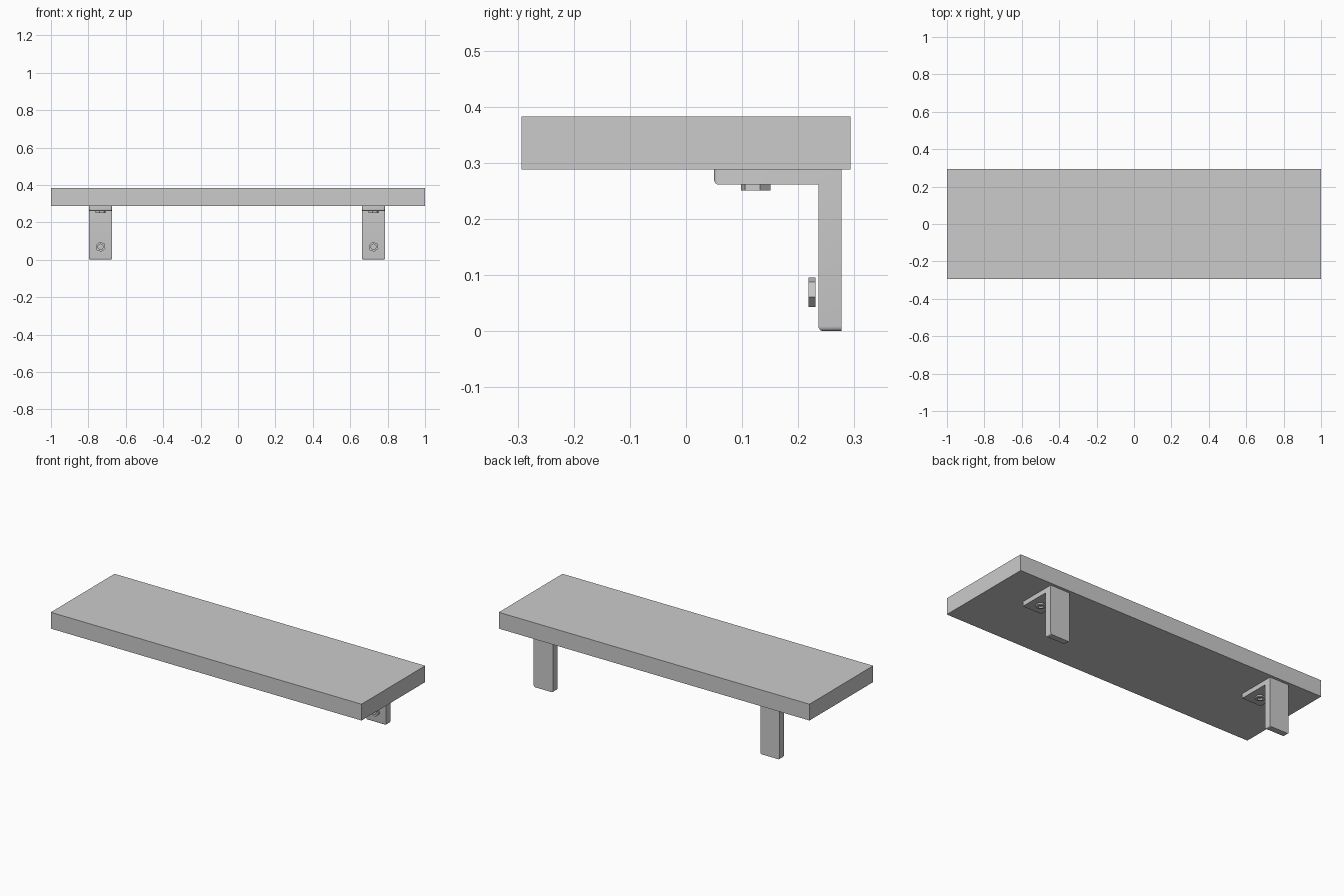
import bpy, bmesh
from math import sin, cos, pi, radians
from mathutils import Matrix

if "Cube" in bpy.data.objects:
    bpy.data.objects.remove(bpy.data.objects["Cube"])


def finish(name, bm, smooth=False):
    bmesh.ops.recalc_face_normals(bm, faces=bm.faces)
    me = bpy.data.meshes.new(name)
    bm.to_mesh(me)
    bm.free()
    ob = bpy.data.objects.new(name, me)
    bpy.context.collection.objects.link(ob)
    if smooth:
        bpy.ops.object.select_all(action='DESELECT')
        ob.select_set(True)
        bpy.context.view_layer.objects.active = ob
        bpy.ops.object.shade_smooth_by_angle(angle=radians(35))
    return ob


def board():
    bm = bmesh.new()
    bmesh.ops.create_cube(bm, size=1)
    bmesh.ops.scale(bm, vec=(2, 0.586, 0.095), verts=bm.verts)
    bmesh.ops.translate(bm, vec=(0, 0, 0.3355), verts=bm.verts)
    finish("shelf_board", bm)


def bracket(name, x, width=0.124):
    # L-shaped profile in the yz plane, extruded along x
    prof = [(0.05, 0.288), (0.05, 0.261), (0.236, 0.261),
            (0.236, 0.0), (0.277, 0.0), (0.277, 0.288)]
    bm = bmesh.new()
    face = bm.faces.new([bm.verts.new((x - width / 2, y, z)) for y, z in prof])
    ext = bmesh.ops.extrude_face_region(bm, geom=[face])
    new = [v for v in ext["geom"] if isinstance(v, bmesh.types.BMVert)]
    bmesh.ops.translate(bm, vec=(width, 0, 0), verts=new)

    # round the free ends of both arms
    def at_tip(e):
        a, b = (v.co for v in e.verts)
        leg_end = max(a.z, b.z) < 0.001 and min(a.y, b.y) < 0.24
        plate_end = max(a.y, b.y) < 0.051 and min(a.z, b.z) < 0.27
        return leg_end or plate_end
    bmesh.ops.bevel(bm, geom=[e for e in bm.edges if at_tip(e)], offset=0.009,
                    segments=4, profile=0.5, affect='EDGES')
    finish(name, bm, True)


def nut(name, matrix, radius=0.027, hole=0.014, height=0.013, n=24):
    # hexagonal ring, axis along local z
    bm = bmesh.new()
    rings = []
    for inner, z in ((0, 0), (0, height), (1, height), (1, 0)):
        ring = []
        for i in range(n):
            t = 2 * pi * i / n
            r = hole if inner else radius * cos(pi / 6) / cos(t % (pi / 3) - pi / 6)
            ring.append(bm.verts.new((r * cos(t), r * sin(t), z)))
        rings.append(ring)
    for k in range(4):
        a, b = rings[k], rings[(k + 1) % 4]
        for i in range(n):
            j = (i + 1) % n
            bm.faces.new((a[i], a[j], b[j], b[i]))
    bmesh.ops.transform(bm, matrix=matrix, verts=bm.verts)
    finish(name, bm, True)


board()
for side, x in (("left", -0.735), ("right", 0.7245)):
    bracket(side + "_bracket", x)
    # nut under the board plate
    nut(side + "_plate_nut", Matrix.Translation((x, 0.124, 0.251))
        @ Matrix.Rotation(radians(17), 4, 'Z'))
    # nut in front of the wall leg
    nut(side + "_wall_nut", Matrix.Translation((x, 0.231, 0.069))
        @ Matrix.Rotation(radians(90), 4, 'X') @ Matrix.Rotation(radians(43), 4, 'Z'))
